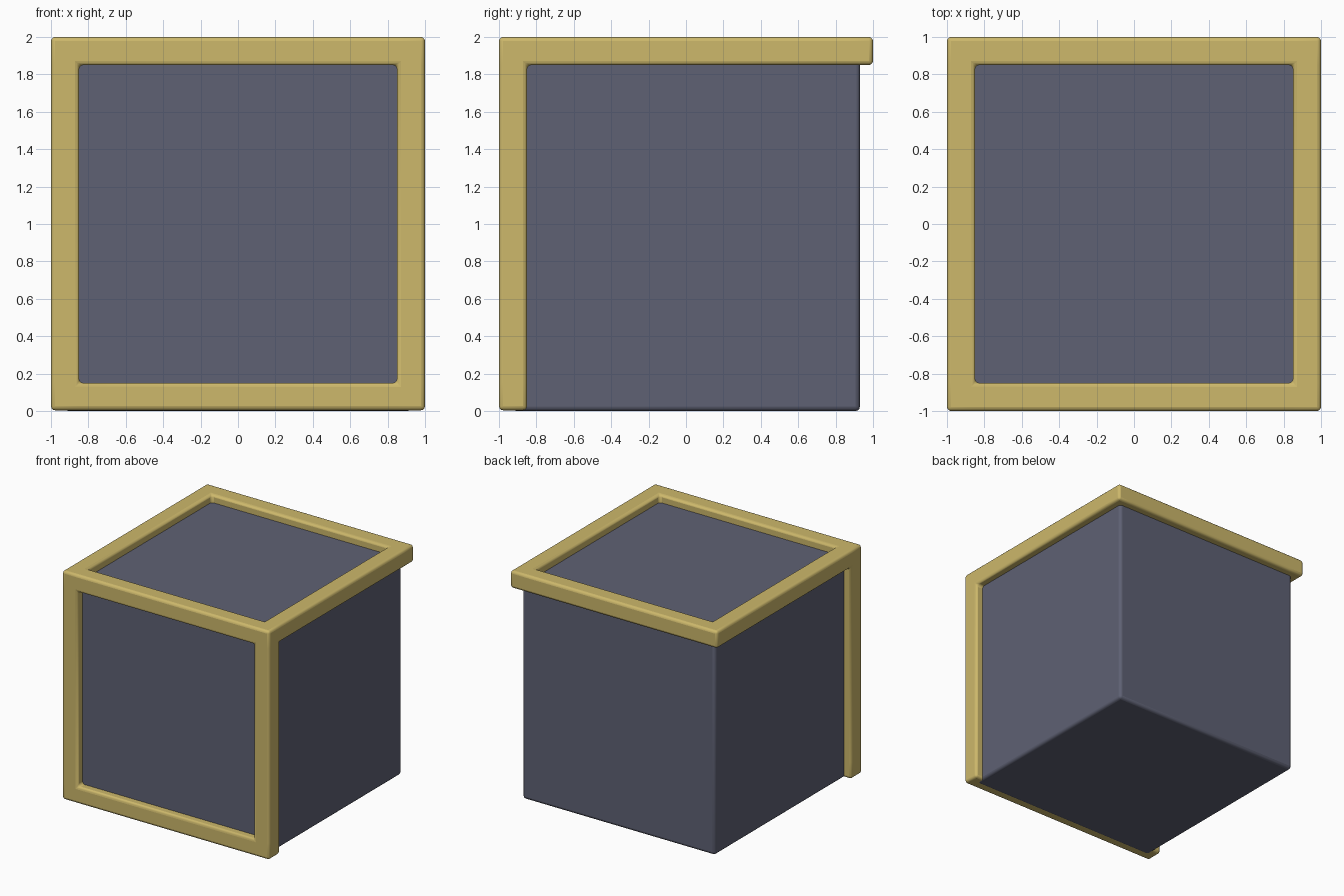
import bpy, bmesh, math
from itertools import product

if "Cube" in bpy.data.objects:
    bpy.data.objects.remove(bpy.data.objects["Cube"])


def material(name, rgb):
    m = bpy.data.materials.new(name)
    m.diffuse_color = (*rgb, 1)
    m.use_nodes = True
    m.node_tree.nodes["Principled BSDF"].inputs["Base Color"].default_value = m.diffuse_color
    return m


GOLD = material("gold", (0.61, 0.48, 0.147))
SLATE = material("slate_blue", (0.113, 0.12, 0.174))


def finish(name, bm, mat, bevel):
    """Turn a bmesh into an object with softly rounded edges."""
    mesh = bpy.data.meshes.new(name)
    bmesh.ops.recalc_face_normals(bm, faces=bm.faces[:])
    bm.to_mesh(mesh)
    bm.free()
    mesh.materials.append(mat)
    ob = bpy.data.objects.new(name, mesh)
    bpy.context.collection.objects.link(ob)
    mod = ob.modifiers.new("rounded_edges", 'BEVEL')
    mod.width = bevel
    mod.segments = 3
    mod.limit_method = 'ANGLE'
    mod.angle_limit = math.radians(30)
    bpy.ops.object.select_all(action='DESELECT')
    ob.select_set(True)
    bpy.context.view_layer.objects.active = ob
    bpy.ops.object.shade_smooth_by_angle(angle=math.radians(35))
    return ob


def box(name, lo, hi, mat, bevel):
    bm = bmesh.new()
    bmesh.ops.create_cube(bm, size=1)
    for v in bm.verts:
        v.co = [(a + b) / 2 + c * (b - a) for a, b, c in zip(lo, hi, v.co)]
    return finish(name, bm, mat, bevel)


# Dark body, inset behind the frames
box("body", (-0.93, -0.93, 0), (0.93, 0.93, 1.93), SLATE, 0.025)

# Frame: bars around the front and top faces, as filled cells of a 3x3x3 grid
grid = ((-1, -0.85, 0.85, 1), (-1, -0.85, 0.85, 1), (0.004, 0.15, 1.85, 2))


def filled(c):
    i, j, k = c
    front = j == 0 and (i != 1 or k != 1)
    top = k == 2 and (i != 1 or j != 1)
    return all(0 <= n <= 2 for n in c) and (front or top)


bm = bmesh.new()
verts = {}


def vert(p):
    if p not in verts:
        verts[p] = bm.verts.new([grid[a][p[a]] for a in range(3)])
    return verts[p]


for cell in product(range(3), repeat=3):
    if not filled(cell):
        continue
    for axis, side in product(range(3), (0, 1)):
        near = list(cell)
        near[axis] += 2 * side - 1
        if filled(near):
            continue
        u, w = [a for a in range(3) if a != axis]
        corners = []
        for du, dw in ((0, 0), (1, 0), (1, 1), (0, 1)):
            p = list(cell)
            p[axis] += side
            p[u] += du
            p[w] += dw
            corners.append(vert(tuple(p)))
        bm.faces.new(corners)
finish("edge_frame", bm, GOLD, 0.022)
